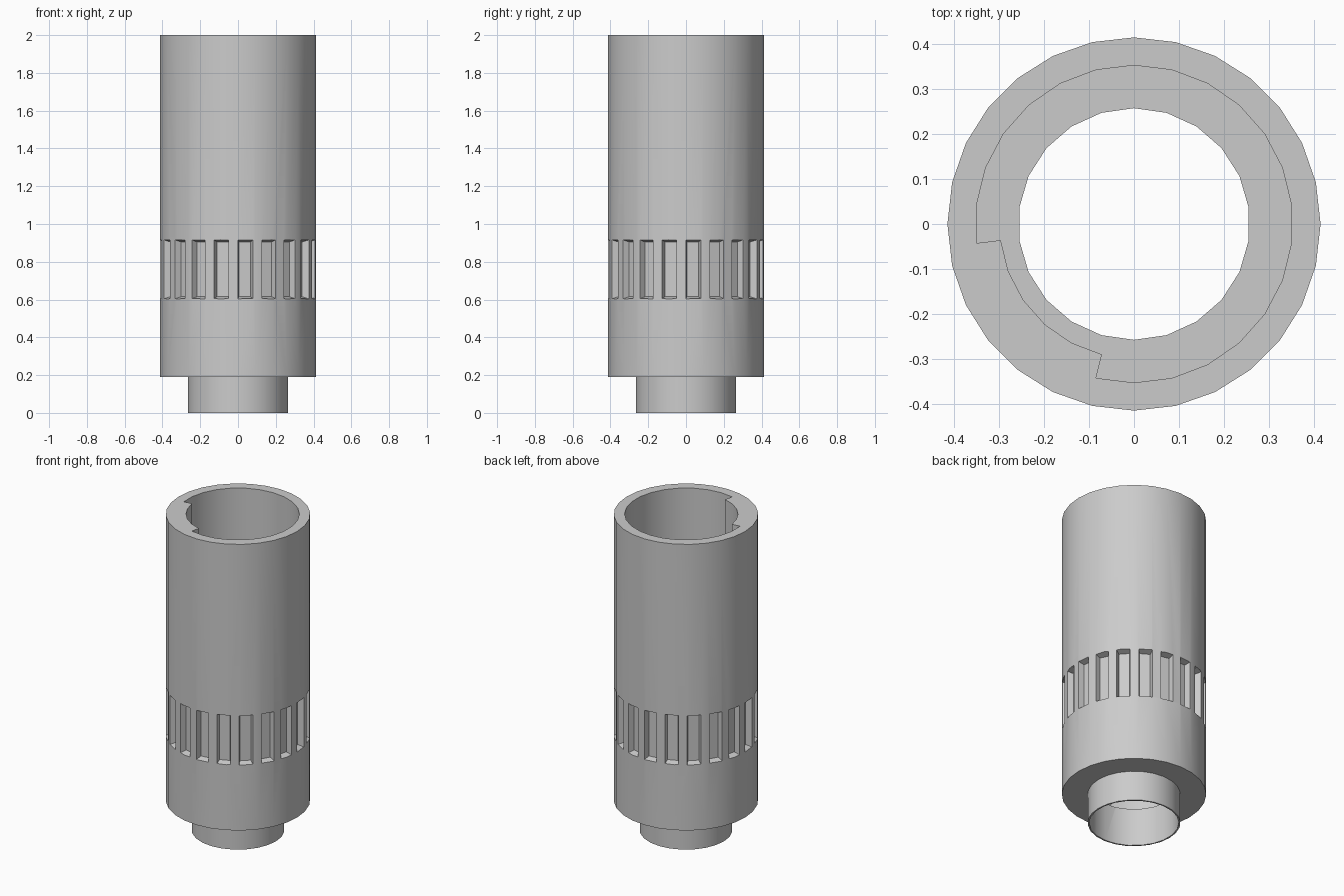
import bpy, bmesh
from math import cos, sin, radians, tau
from mathutils import Matrix, Vector

if "Cube" in bpy.data.objects:
    bpy.data.objects.remove(bpy.data.objects["Cube"], do_unlink=True)

grey = bpy.data.materials.new("matte grey")
grey.use_nodes = True
colour = (0.6, 0.6, 0.6, 1)
grey.diffuse_color = colour
grey.node_tree.nodes["Principled BSDF"].inputs["Base Color"].default_value = colour


def polar(radius, angle):
    return Vector((radius * cos(angle), radius * sin(angle)))


def ring(radius, sides):
    return [polar(radius, tau / 4 + tau * i / sides) for i in range(sides)]


def loft(bm, bottom, top):
    """Close a solid between two matching loops of 3D points."""
    a = [bm.verts.new(p) for p in bottom]
    b = [bm.verts.new(p) for p in top]
    n = len(a)
    for i in range(n):
        j = (i + 1) % n
        bm.faces.new((a[i], a[j], b[j], b[i]))
    bm.faces.new(a[::-1])
    bm.faces.new(b)


def finish(bm, name):
    bmesh.ops.recalc_face_normals(bm, faces=bm.faces)
    mesh = bpy.data.meshes.new(name)
    bm.to_mesh(mesh)
    bm.free()
    obj = bpy.data.objects.new(name, mesh)
    obj.data.materials.append(grey)
    bpy.context.collection.objects.link(obj)
    return obj


def prism(name, outline, z0, z1):
    bm = bmesh.new()
    loft(bm, [(*p, z0) for p in outline], [(*p, z1) for p in outline])
    return finish(bm, name)


def combine(target, other, operation):
    mod = target.modifiers.new(operation, 'BOOLEAN')
    mod.object, mod.operation, mod.solver = other, operation, 'EXACT'
    bpy.context.view_layer.objects.active = target
    bpy.ops.object.modifier_apply(modifier=mod.name)
    bpy.data.objects.remove(other, do_unlink=True)


# Outer sleeve with the narrow neck under it
sleeve = prism("slotted_sleeve", ring(0.414, 28), 0.19, 2)
combine(sleeve, prism("neck", ring(0.266, 24), 0, 0.22), 'UNION')

# Narrow bore through the neck
combine(sleeve, prism("neck_bore", ring(0.257, 22), -0.1, 0.3), 'DIFFERENCE')

# Wide bore, leaving a raised key along part of the wall
wide, narrow = ring(0.352, 26), ring(0.298, 26)
outline = wide[:8] + narrow[7:13] + wide[12:]
combine(sleeve, prism("main_bore", outline, 0.24, 2.1), 'DIFFERENCE')

# Band of tapered slots around the sleeve
slots = bmesh.new()


def slot_loop(radius, turn):
    flare = (radius - 0.376) * 0.25
    w, h = 0.031 + flare, 0.145 + flare * 1.2
    return [turn @ Vector((radius, y, 0.76 + z))
            for y, z in ((-w, -h), (w, -h), (w, h), (-w, h))]


for i in range(20):
    turn = Matrix.Rotation(radians(5.5 + 18 * i), 3, 'Z')
    loft(slots, slot_loop(0.376, turn), slot_loop(0.45, turn))
combine(sleeve, finish(slots, "slot_cutters"), 'DIFFERENCE')

# Smooth round walls, crisp rims
bpy.ops.object.select_all(action='DESELECT')
sleeve.select_set(True)
bpy.context.view_layer.objects.active = sleeve
bpy.ops.object.shade_smooth_by_angle(angle=radians(30))
